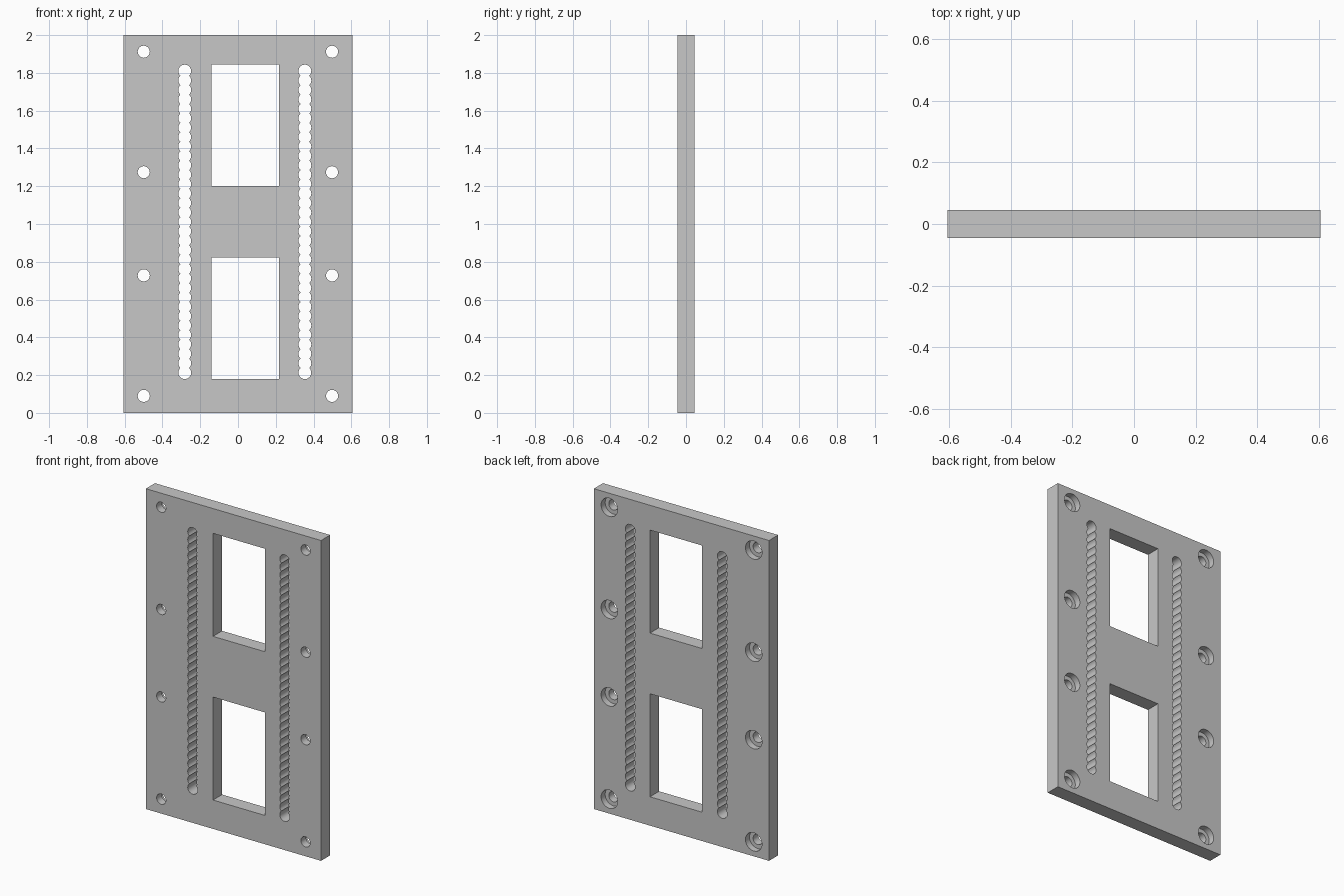
import bpy, bmesh, math

if "Cube" in bpy.data.objects:
    bpy.data.objects.remove(bpy.data.objects["Cube"], do_unlink=True)

HALF_T = 0.045      # half plate thickness
OUT = 0.06          # cutters reach past both faces


def prism(bm, outline, y0, y1):
    """Closed prism along y from an (x, z) outline."""
    front = [bm.verts.new((x, y0, z)) for x, z in outline]
    back = [bm.verts.new((x, y1, z)) for x, z in outline]
    bm.faces.new(front)
    bm.faces.new(back[::-1])
    for i in range(len(outline)):
        j = (i + 1) % len(outline)
        bm.faces.new((front[j], front[i], back[i], back[j]))


def rectangle(x0, x1, z0, z1):
    return [(x0, z0), (x1, z0), (x1, z1), (x0, z1)]


def scalloped_slot(x, z0, pitch, count, r, steps=8):
    """Outline of a row of overlapping round holes."""
    half = math.asin(pitch / 2 / r)
    right = []
    for i in range(count):
        a0 = -math.pi / 2 if i == 0 else -half
        a1 = math.pi / 2 if i == count - 1 else half
        first = 0 if i == 0 else 1
        for k in range(first, steps + 1):
            a = a0 + (a1 - a0) * k / steps
            right.append((r * math.cos(a), z0 + i * pitch + r * math.sin(a)))
    left = [(-u, z) for u, z in reversed(right[1:-1])]
    return [(x + u, z) for u, z in right + left]


def stepped_hole(bm, x, z, r, bore_r, step_y, segs=32):
    """Screw hole with a wider counterbore on the back."""
    rings = []
    for rad, y in ((r, -OUT), (r, step_y), (bore_r, step_y), (bore_r, OUT)):
        angles = [2 * math.pi * k / segs for k in range(segs)]
        rings.append([bm.verts.new((x + rad * math.cos(a), y, z + rad * math.sin(a)))
                      for a in angles])
    for a, b in zip(rings, rings[1:]):
        for i in range(segs):
            j = (i + 1) % segs
            bm.faces.new((a[j], a[i], b[i], b[j]))
    bm.faces.new(rings[0])
    bm.faces.new(rings[-1][::-1])


def make_object(name, bm):
    bmesh.ops.recalc_face_normals(bm, faces=bm.faces[:])
    mesh = bpy.data.meshes.new(name)
    bm.to_mesh(mesh)
    bm.free()
    obj = bpy.data.objects.new(name, mesh)
    bpy.context.collection.objects.link(obj)
    return obj


# Plate
bm = bmesh.new()
prism(bm, rectangle(-0.605, 0.605, 0, 2), -HALF_T, HALF_T)
plate = make_object("mounting_plate", bm)

# Cutter: windows, scalloped slots, screw holes
bm = bmesh.new()
for z0, z1 in ((0.18, 0.823), (1.202, 1.845)):
    prism(bm, rectangle(-0.141, 0.217, z0, z1), -OUT, OUT)
for x in (-0.282, 0.354):
    prism(bm, scalloped_slot(x, 0.213, 0.0499, 33, 0.034), -OUT, OUT)
for x in (-0.499, 0.498):
    for z in (0.09, 0.728, 1.274, 1.912):
        stepped_hole(bm, x, z, 0.032, 0.057, 0.005)
cutter = make_object("opening_cutter", bm)
cutter.hide_render = True

# Cut the openings
cut = plate.modifiers.new("openings", "BOOLEAN")
cut.operation = "DIFFERENCE"
cut.solver = "EXACT"
cut.object = cutter
bpy.ops.object.select_all(action="DESELECT")
plate.select_set(True)
bpy.context.view_layer.objects.active = plate
bpy.ops.object.modifier_apply(modifier=cut.name)
bpy.data.objects.remove(cutter, do_unlink=True)

# Light grey finish
grey = bpy.data.materials.new("light_grey")
grey.use_nodes = True
colour = (0.575, 0.575, 0.575, 1)
grey.diffuse_color = colour
grey.node_tree.nodes["Principled BSDF"].inputs["Base Color"].default_value = colour
plate.data.materials.clear()
plate.data.materials.append(grey)
bpy.ops.object.shade_smooth_by_angle(angle=math.radians(30))
